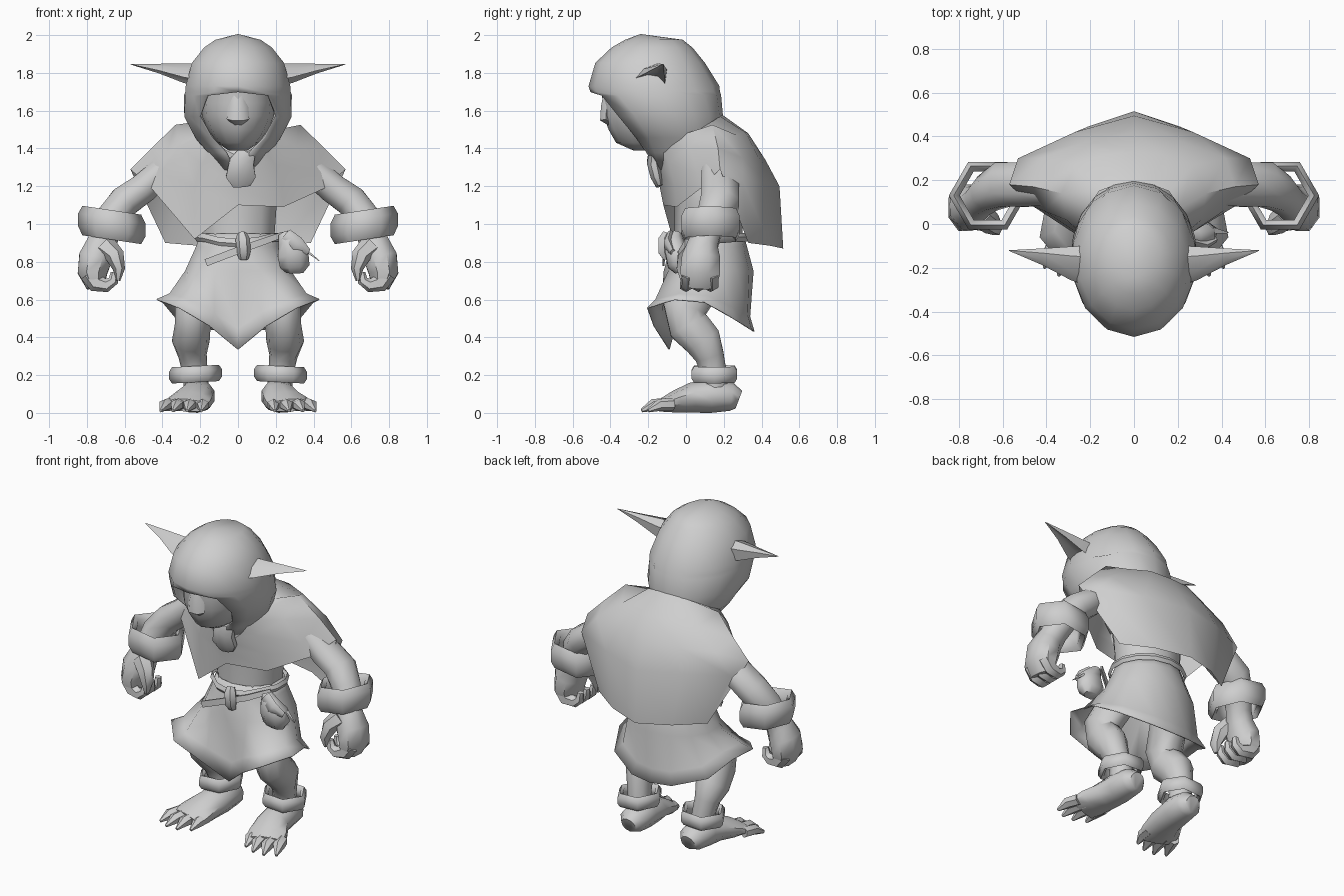
import bpy, bmesh, math
from mathutils import Vector

mat = bpy.data.materials.new("plain_grey")
mat.diffuse_color = (0.62, 0.62, 0.62, 1)


def grid(name, rows, closed=True, caps=False, thick=0.0, angle=50):
    """Skin a list of equally long point rows."""
    bm = bmesh.new()
    vs = [[bm.verts.new(p) for p in r] for r in rows]
    n = len(rows[0])
    for a, b in zip(vs, vs[1:]):
        for j in range(n if closed else n - 1):
            k = (j + 1) % n
            bm.faces.new((a[j], a[k], b[k], b[j]))
    if caps:
        bm.faces.new(vs[0])
        bm.faces.new(vs[-1])
    bmesh.ops.remove_doubles(bm, verts=bm.verts, dist=0.0005)
    bmesh.ops.recalc_face_normals(bm, faces=bm.faces)
    me = bpy.data.meshes.new(name)
    bm.to_mesh(me)
    bm.free()
    ob = bpy.data.objects.new(name, me)
    bpy.context.collection.objects.link(ob)
    me.materials.append(mat)
    if thick:
        m = ob.modifiers.new("thickness", 'SOLIDIFY')
        m.thickness, m.offset = thick, 0
    bpy.ops.object.select_all(action='DESELECT')
    bpy.context.view_layer.objects.active = ob
    ob.select_set(True)
    bpy.ops.object.shade_smooth_by_angle(angle=math.radians(angle))
    return ob


def oval(z, x, y, rx, ry, n=10, a0=0.0, open_=False):
    """Horizontal oval starting at the front; open_ leaves a front gap."""
    steps = n + 1 if open_ else n
    out = []
    for j in range(steps):
        a = a0 + (2 * math.pi - 2 * a0) * j / n
        out.append((x + rx * math.sin(a), y - ry * math.cos(a), z))
    return out


def tube(name, pts, n=8, s=1, up=(0, 1, 0)):
    """Loft ovals along a path; each point is x, y, z, radius along up, other radius."""
    P = [Vector((p[0] * s, p[1], p[2])) for p in pts]
    rows = []
    for i, p in enumerate(pts):
        t = (P[min(i + 1, len(P) - 1)] - P[max(i - 1, 0)]).normalized()
        u = Vector(up)
        u = (u - t * u.dot(t)).normalized()
        v = t.cross(u)
        r2 = p[4] if len(p) > 4 else p[3]
        rows.append([P[i] + u * p[3] * math.cos(2 * math.pi * (j + .5) / n)
                     + v * r2 * math.sin(2 * math.pi * (j + .5) / n) for j in range(n)])
    return grid(name, rows, caps=True)


def band(name, c, r, h, t, tilt, s=1, n=6):
    """Chunky ring with a bevelled outside, tilted sideways."""
    prof = [(r - t, -h * .7), (r - t * .45, -h), (r, -h * .45), (r, h * .45), (r - t * .45, h), (r - t, h * .7)]
    rows = []
    for j in range(n):
        a = 2 * math.pi * j / n
        rows.append([(s * (c[0] + q * math.cos(a)), c[1] + q * math.sin(a),
                      c[2] + z + tilt * q * math.cos(a)) for q, z in prof])
    return grid(name, rows + [rows[0]], angle=65)


# Hood: closed dome on top, open around the face below
hood = [(2.0, -.24, 0, 0, 0), (1.97, -.17, .12, .15, 0), (1.93, -.18, .18, .21, 0),
        (1.85, -.19, .245, .285, 0), (1.73, -.17, .278, .34, 0), (1.7, -.163, .28, .337, 0),
        (1.68, -.16, .282, .34, .6), (1.57, -.13, .28, .32, .8), (1.46, -.064, .225, .254, .68),
        (1.38, -.03, .165, .19, .4), (1.29, -.02, .11, .14, .15)]
grid("hood", [oval(z, 0, yc, rx, ry, 14, a0, True) for z, yc, rx, ry, a0 in hood],
     closed=False, thick=0.012, angle=60)

# Face under the hood with a broad nose ridge
face = [(1.72, -.2, .19, .25), (1.64, -.2, .195, .24), (1.57, -.2, .19, .235),
        (1.5, -.19, .16, .22), (1.43, -.19, .11, .18), (1.39, -.22, .05, .06)]
grid("face", [oval(z, 0, y, rx, ry, 12) for z, y, rx, ry in face], caps=True)
tube("nose", [(0, -.41, 1.69, .03, .04), (0, -.42, 1.62, .035, .055), (0, -.425, 1.555, .035, .06),
              (0, -.4, 1.53, .015, .03)], 6)

# Hanging hood knot at the throat
tube("hood_knot", [(.05, -.17, 1.38, .03, .05), (.02, -.17, 1.33, .04, .07),
                   (.015, -.155, 1.25, .035, .085), (.02, -.14, 1.2, .02, .05)], 8)

# Cape: columns from front centre to back centre, neck to hem
half = [[(0, -.17, 1.36), (0, -.155, 1.27), (0, -.14, 1.2), (0, -.12, 1.1)],
        [(.12, -.14, 1.42), (.19, -.09, 1.32), (.23, -.06, 1.2), (.24, -.05, 1.09)],
        [(.2, -.03, 1.47), (.31, .02, 1.41), (.41, .06, 1.27), (.46, .08, 1.19)],
        [(.21, .07, 1.5), (.33, .14, 1.525), (.46, .17, 1.4), (.57, .18, 1.29)],
        [(.16, .15, 1.55), (.27, .27, 1.47), (.42, .3, 1.35), (.53, .3, 1.23)],
        [(.08, .18, 1.57), (.14, .315, 1.485), (.21, .38, 1.36), (.27, .42, 1.22)],
        [(0, .19, 1.58), (0, .33, 1.48), (0, .42, 1.34), (0, .495, 1.2)]]
hem = {4: (.385, .33, .9), 5: (.21, .445, .885), 6: (0, .515, .87)}   # long back panel
for i, c in enumerate(half):
    c.append(hem.get(i, c[3]))
left = [[(-x, y, z) for x, y, z in c] for c in half[1:-1]]
left[0][3] = left[0][4] = (-.23, -.07, .92)          # long front corner
cols = half + left[::-1]
grid("cape", [list(r) for r in zip(*cols)], angle=70)

# Torso
grid("torso", [oval(z, 0, y, rx, ry) for z, y, rx, ry in
               [(1.42, .1, .15, .12), (1.3, .11, .25, .18), (1.1, .12, .215, .18), (.9, .12, .2, .18)]],
     caps=True)

# Skirt with pointed front and dropped back hem
hem_half = [(0, -.09, .335), (.15, -.17, .46), (.31, -.205, .555), (.43, -.06, .6),
            (.4, .1, .585), (.33, .25, .5), (.14, .345, .44), (0, .36, .43)]
hem_all = hem_half + [(-x, y, z) for x, y, z in hem_half[-2:0:-1]]
grid("skirt", [oval(.95, 0, .12, .2, .18, 14), oval(.88, 0, .12, .225, .2, 14),
               oval(.75, 0, .12, .285, .235, 14),
               [(x * .84, y * .88 + .02, z * .7 + .21) for x, y, z in hem_all], hem_all],
     thick=0.006, angle=60)

# Belt, loose end, knot
rows = []
for off, dz in ((0, -.022), (.012, 0), (0, .022)):
    rows.append([(x, y, z + dz - .035 * max(0, -y) / .1) for x, y, z in oval(.93, 0, .12, .225 + off, .205 + off, 14)])
grid("belt", rows)
tube("belt_strap", [(-.17, -.12, .795, .008, .027), (0, -.115, .86, .008, .027), (.13, -.09, .905, .008, .025),
                    (.24, -.01, .945, .008, .02)], 4)
tube("belt_knot", [(.02, -.1, .95, .025, .025), (.025, -.115, .92, .035, .038),
                   (.03, -.115, .85, .035, .038), (.03, -.1, .815, .02, .025)], 6)

# Pouch with flap and spike
tube("pouch", [(.24, -.05, .95, .03, .03), (.26, -.06, .91, .05, .055), (.29, -.05, .85, .065, .09),
               (.3, -.04, .78, .06, .085), (.3, -.03, .745, .03, .05)], 8)
tube("pouch_flap", [(.25, -.08, .94, .02, .04), (.31, -.095, .89, .025, .045), (.37, -.07, .85, .015, .02)], 6)
tube("pouch_spike", [(.36, -.03, .86, .02, .01), (.43, -.04, .805, .003, .003)], 4)

ear_base = [(-.28, 1.765), (-.23, 1.82), (-.15, 1.85), (-.1, 1.815), (-.11, 1.73), (-.15, 1.775), (-.21, 1.785)]
for s, side in ((1, "right"), (-1, "left")):
    # Ear: cupped crescent running to a point
    ty, tz = -.12, 1.847
    grid(side + "_ear", [[(s * x, ty + (y - ty) * k, tz + (z - tz) * k) for y, z in ear_base]
                         for x, k in ((.22, 1), (.29, .85), (.42, .42), (.57, .02))], caps=True)
    # Arm and palm
    tube(side + "_arm", [(.34, .16, 1.33, .08), (.5, .18, 1.19, .11, .085), (.6, .18, 1.12, .11, .09),
                         (.67, .14, 1.03, .09), (.7, .11, .95, .08), (.725, .09, .89, .085, .085),
                         (.755, .08, .82, .11, .095), (.77, .075, .74, .115, .085), (.755, .07, .665, .09, .05)], 8, s)
    # Curled fingers and thumb
    for i in range(3):
        y = .14 - i * .065
        tube(side + "_finger", [(.785, y, .74, .036, .055), (.75, y, .685, .038, .048), (.695, y - .01, .675, .036, .036),
                                (.66, y - .01, .7, .03, .028), (.655, y - .01, .745, .02, .018)], 6, s)
    tube(side + "_thumb", [(.7, .04, .88, .06, .06), (.65, .0, .83, .052, .05), (.63, -.015, .76, .04, .032),
                           (.635, -.015, .7, .015, .012)], 6, s)
    band(side + "_bangle", (.668, .13, .995), .178, .078, .05, .15, s)
    # Leg and anklet
    tube(side + "_leg", [(.15, .15, .8, .09, .09), (.195, .08, .68, .11, .11), (.235, -.01, .55, .12, .1),
                         (.24, .015, .46, .115, .095), (.25, .09, .38, .105, .1), (.24, .125, .3, .08, .075),
                         (.225, .15, .2, .07, .065), (.22, .15, .1, .075, .07)], 10, s)
    band(side + "_anklet", (.225, .15, .205), .14, .043, .035, -.05, s)
    # Foot and clawed toes
    tube(side + "_foot", [(.21, .28, .07, .05, .05), (.21, .24, .085, .085, .075), (.215, .13, .09, .095, .09),
                          (.225, .03, .08, .1, .08), (.255, -.06, .058, .12, .058),
                          (.275, -.13, .04, .12, .035)], 10, s, (1, 0, 0))
    for x0, x1, y1 in [(.18, .195, -.2), (.245, .27, -.235), (.305, .345, -.235), (.36, .41, -.2)]:
        tube(side + "_toe", [(x0, -.07, .045, .036, .035), ((x0 + x1) / 2, y1 + .06, .042, .036, .032),
                             (x1, y1, .012, .008, .01)], 6, s, (1, 0, 0))
